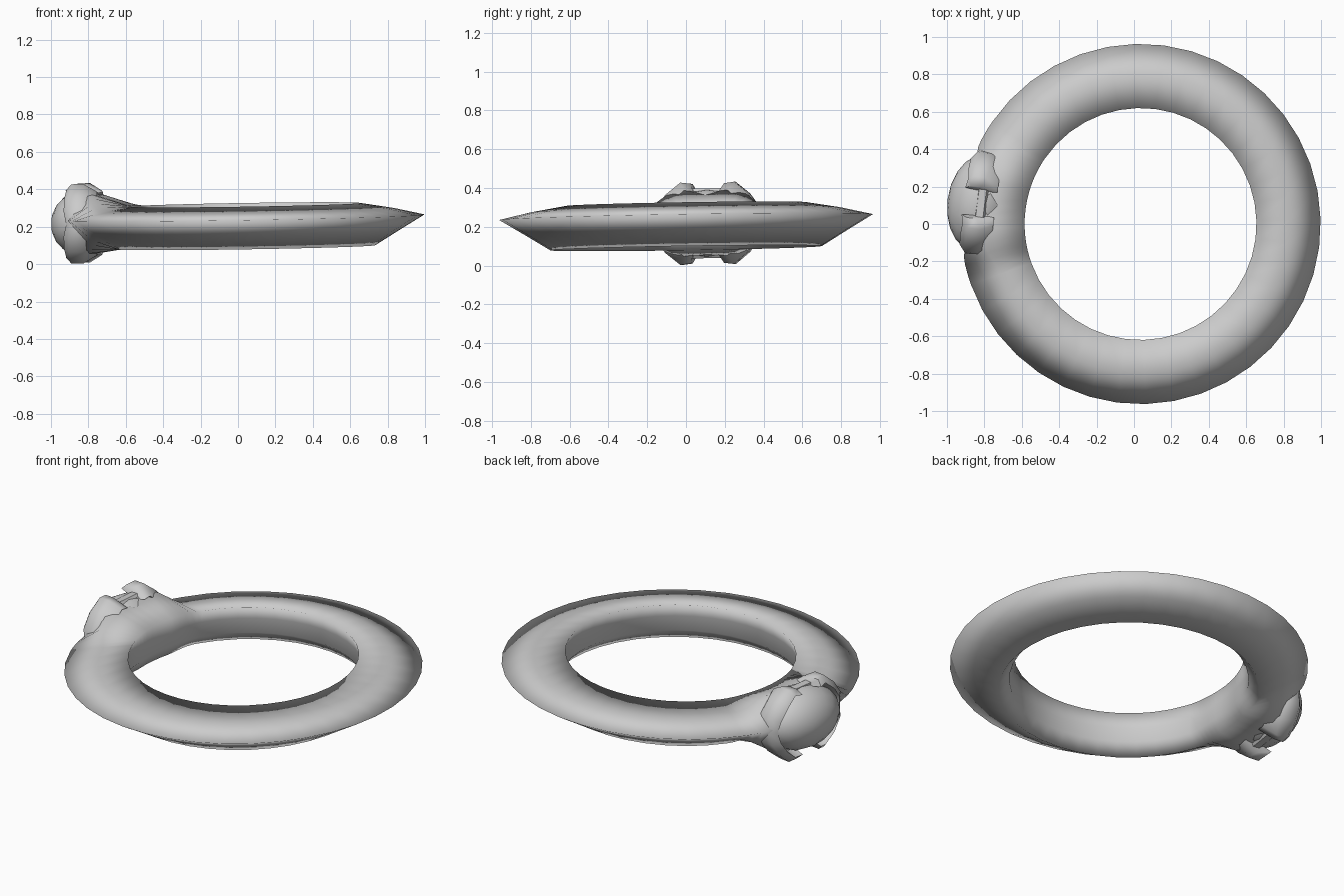
import bpy, bmesh, math
from mathutils import Vector

if "Cube" in bpy.data.objects:
    bpy.data.objects.remove(bpy.data.objects["Cube"])

CX, BASE = 0.035, 0.25            # ring centre and rim height
A0 = math.radians(172.6)          # direction of the stone
RAD = Vector((math.cos(A0), math.sin(A0), 0))
TAN = Vector((math.sin(A0), -math.cos(A0), 0))


def place(p):
    """Move to the ring centre and give the slight tilt."""
    return Vector((p.x + CX, p.y, p.z + BASE + 0.016 * (p.x + p.y)))


def local(r, t, z):
    """Stone frame: outward, sideways, up."""
    return place(RAD * r + TAN * t + Vector((0, 0, z)))


def loft(name, sections, closed, angle=None):
    bm = bmesh.new()
    rows = [[bm.verts.new(p) for p in s] for s in sections]
    n, m = len(rows), len(rows[0])
    for i in range(n if closed else n - 1):
        a, b = rows[i], rows[(i + 1) % n]
        for j in range(m):
            k = (j + 1) % m
            bm.faces.new((a[j], a[k], b[k], b[j]))
    if not closed:
        bm.faces.new(rows[0])
        bm.faces.new(rows[-1])
    bmesh.ops.recalc_face_normals(bm, faces=bm.faces)
    me = bpy.data.meshes.new(name)
    bm.to_mesh(me)
    bm.free()
    ob = bpy.data.objects.new(name, me)
    bpy.context.collection.objects.link(ob)
    bpy.context.view_layer.objects.active = ob
    ob.select_set(True)
    if angle:
        bpy.ops.object.shade_smooth_by_angle(angle=math.radians(angle))
    else:
        me.shade_smooth()
    ob.select_set(False)
    return ob


def smooth(d, start, end):
    w = min(1, max(0, (end - abs(d)) / (end - start)))
    return w * w * (3 - 2 * w)


# Band: the plain section flares into the stone setting near A0
plain = [(0.62, 0.067), (0.80, 0.037), (0.963, 0.0), (0.83, -0.08),
         (0.70, -0.16), (0.643, -0.095), (0.645, -0.01)]
head = [(0.62, 0.072), (0.86, 0.155), (0.92, -0.015), (0.86, -0.19),
        (0.66, -0.16), (0.62, -0.09), (0.62, -0.01)]
offsets = [i * 2 * math.pi / 40 for i in range(-20, 20)]
offsets += [s * a for s in (-1, 1) for a in (0.08, 0.20, 0.26, 0.36, 0.42)]
sections = []
for d in sorted(offsets):
    a, row = A0 + d, []
    for i, ((r0, z0), (r1, z1)) in enumerate(zip(plain, head)):
        w = smooth(d, 0.15, 0.34 if i == 2 else 0.46)
        r, z = r0 + (r1 - r0) * w, z0 + (z1 - z0) * w
        row.append(place(Vector((r * math.cos(a), r * math.sin(a), z))))
    sections.append(row)
loft("ring_band", sections, True)

# Side claws: C-shaped walls hugging the stone, with raised corner tips.
# Points are sideways, up, inner reach, outer reach.
half = [(0.085, 0.205, 0.87, 0.955), (0.14, 0.212, 0.85, 0.945),
        (0.215, 0.15, 0.83, 0.95), (0.27, 0.075, 0.82, 0.945),
        (0.285, 0.0, 0.82, 0.93)]
path = half + [(t, -z, a, b) for t, z, a, b in reversed(half[:-1])]
for side, label in ((1, "back"), (-1, "front")):
    secs = []
    for t, z, a, b in path:
        secs.append([local(q, side * t * f, z * f - 0.02) for q, f in (
            (0.78, 0.80), (a, 1.0), (b - 0.03, 1.0), (b, 0.86), (0.84, 0.72))])
    loft("claw_" + label, secs, False, 60)

# Gallery bars between the claw tips, above and below
for s, label in ((1, "top"), (-1, "bottom")):
    secs = [[local(r, t, s * z - 0.02) for r, z in
             ((0.80, 0.125), (0.84, 0.18), (0.88, 0.178), (0.89, 0.12))]
            for t in (-0.15, 0.15)]
    loft("gallery_" + label, secs, False, 30)

# Oval domed stone
bm = bmesh.new()
bmesh.ops.create_uvsphere(bm, u_segments=16, v_segments=10, radius=1)
for v in bm.verts:
    v.co = local(0.87 + 0.17 * v.co.z, 0.258 * v.co.x, 0.178 * v.co.y - 0.02)
bmesh.ops.recalc_face_normals(bm, faces=bm.faces)
me = bpy.data.meshes.new("stone")
bm.to_mesh(me)
bm.free()
me.shade_smooth()
bpy.context.collection.objects.link(bpy.data.objects.new("stone", me))
